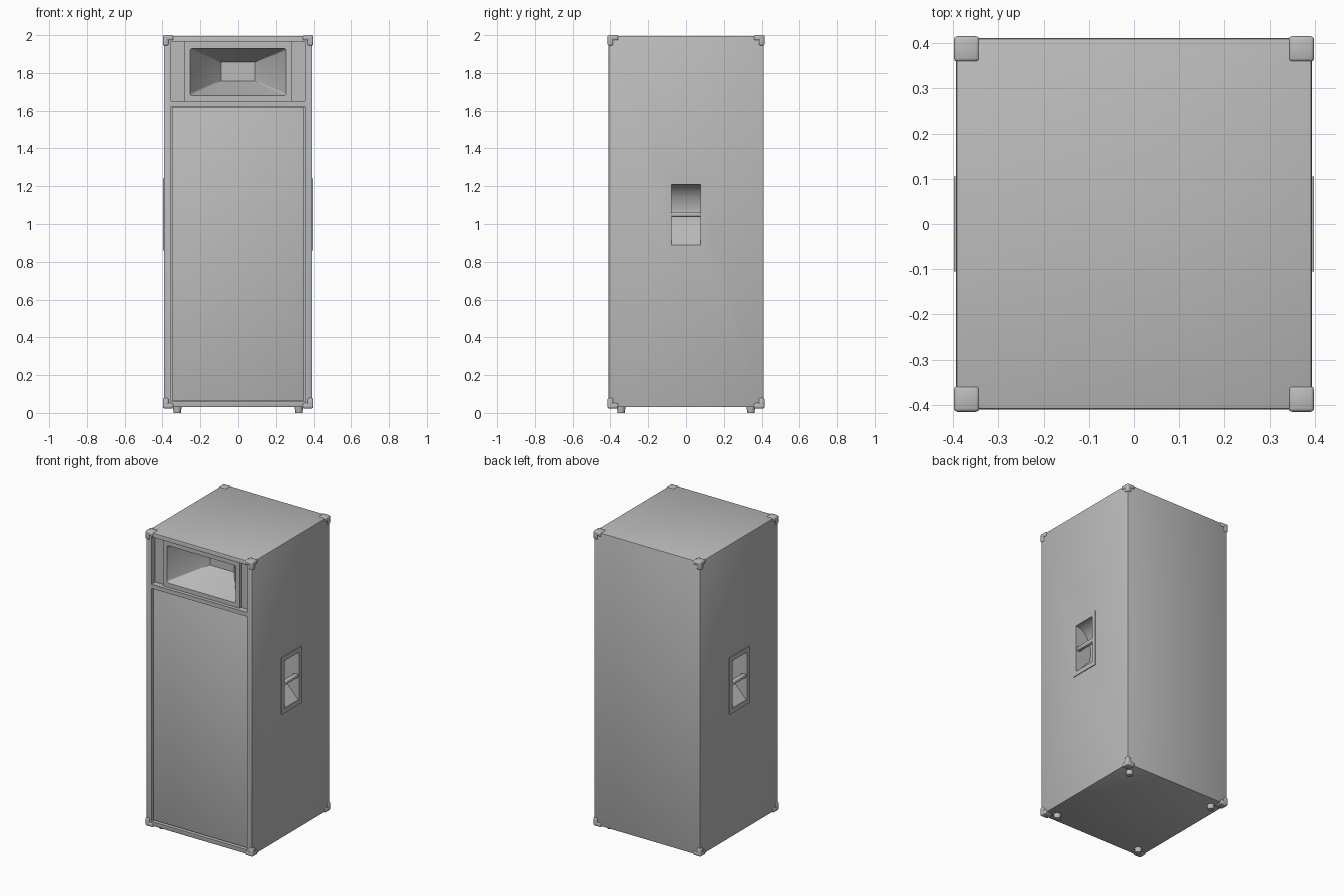
import bpy, bmesh, math
from mathutils import Matrix, Vector

if "Cube" in bpy.data.objects:
    bpy.data.objects.remove(bpy.data.objects["Cube"])

grey = bpy.data.materials.new("cabinet grey")
grey.use_nodes = True
grey.diffuse_color = (0.5, 0.5, 0.5, 1)
grey.node_tree.nodes["Principled BSDF"].inputs["Base Color"].default_value = (0.5, 0.5, 0.5, 1)


def finish(name, bm):
    bmesh.ops.recalc_face_normals(bm, faces=bm.faces)
    mesh = bpy.data.meshes.new(name)
    bm.to_mesh(mesh)
    bm.free()
    mesh.materials.append(grey)
    obj = bpy.data.objects.new(name, mesh)
    bpy.context.collection.objects.link(obj)
    return obj


def add_box(bm, lo, hi, bevel=0.0):
    lo, hi = Vector(lo), Vector(hi)
    part = bmesh.new()
    bmesh.ops.create_cube(part, size=1, matrix=Matrix.Translation((lo + hi) / 2)
                          @ Matrix.Diagonal((*(hi - lo), 1)))
    if bevel:
        bmesh.ops.bevel(part, geom=part.edges[:], offset=bevel, segments=2,
                        profile=0.5, affect='EDGES')
    tmp = bpy.data.meshes.new("tmp")
    part.to_mesh(tmp)
    part.free()
    bm.from_mesh(tmp)
    bpy.data.meshes.remove(tmp)


def box(name, lo, hi, bevel=0.0):
    bm = bmesh.new()
    add_box(bm, lo, hi, bevel)
    return finish(name, bm)


def activate(obj):
    bpy.ops.object.select_all(action='DESELECT')
    obj.select_set(True)
    bpy.context.view_layer.objects.active = obj


def cut(obj, cutter):
    mod = obj.modifiers.new("cut", 'BOOLEAN')
    mod.operation = 'DIFFERENCE'
    mod.solver = 'EXACT'
    mod.object = cutter
    activate(obj)
    bpy.ops.object.modifier_apply(modifier=mod.name)


def drop(obj):
    bpy.data.objects.remove(obj)


def smooth(obj, degrees=30):
    activate(obj)
    bpy.ops.object.shade_smooth_by_angle(angle=math.radians(degrees))


# Cabinet shell with front recesses
cabinet = box("cabinet", (-0.393, -0.41, 0.03), (0.393, 0.411, 1.996), 0.006)
recesses = [((-0.355, -0.5, 0.06), (0.355, -0.385, 1.622)),
            ((-0.355, -0.5, 1.65), (0.355, -0.37, 1.967)),
            ((-0.27, -0.4, 1.665), (0.27, -0.1, 1.952))]
for lo, hi in recesses:
    cutter = box("recess_cutter", lo, hi)
    cut(cabinet, cutter)
    drop(cutter)

# Grille panel sitting in its recess
grille = box("grille_panel", (-0.35, -0.398, 0.065), (0.35, -0.38, 1.617), 0.004)
smooth(grille)

# Horn: rounded rectangles lofted from the mounting plate back to the throat
def rounded_rect(w, z0, z1, y, r):
    centres = [(w - r, z1 - r), (r - w, z1 - r), (r - w, z0 + r), (w - r, z0 + r)]
    pts = []
    for i, (cx, cz) in enumerate(centres):
        for k in range(4):
            a = math.pi / 2 * (i + k / 3)
            pts.append((cx + r * math.cos(a), y, cz + r * math.sin(a)))
    return pts


bm = bmesh.new()
sections = [(0.285, 1.652, 1.965, -0.368, 0.003), (0.285, 1.652, 1.965, -0.39, 0.003),
            (0.255, 1.68, 1.93, -0.39, 0.012), (0.25, 1.684, 1.926, -0.375, 0.012),
            (0.09, 1.758, 1.858, -0.17, 0.003)]
loops = [[bm.verts.new(p) for p in rounded_rect(*s)] for s in sections]
for a, b in zip(loops, loops[1:]):
    for i in range(len(a)):
        j = (i + 1) % len(a)
        bm.faces.new((a[i], a[j], b[j], b[i]))
bm.faces.new(loops[-1])
horn = finish("horn", bm)
smooth(horn)

# Side handles: plate, hollow pocket and grip bar
for side, s in (("left", 1), ("right", -1)):
    profile = [(0.43, 0.89), (0.392, 0.89), (0.29, 1.0), (0.28, 1.05)]
    for k in range(1, 6):
        a = math.pi / 2 * k / 5
        profile.append((0.28 + 0.112 * (1 - math.cos(a)), 1.05 + 0.16 * math.sin(a)))
    profile.append((0.43, 1.21))
    bm = bmesh.new()
    face = bm.faces.new([bm.verts.new((s * x, -0.076, z)) for x, z in profile])
    ext = bmesh.ops.extrude_face_region(bm, geom=[face])
    moved = [g for g in ext["geom"] if isinstance(g, bmesh.types.BMVert)]
    bmesh.ops.translate(bm, verts=moved, vec=(0, 0.152, 0))
    pocket = finish("pocket_cutter", bm)
    x0, x1 = sorted((s * 0.39, s * 0.398))
    plate = box(side + "_handle_plate", (x0, -0.105, 0.86), (x1, 0.105, 1.24))
    cut(cabinet, pocket)
    cut(plate, pocket)
    drop(pocket)
    x0, x1 = sorted((s * 0.365, s * 0.394))
    bar = box(side + "_handle_bar", (x0, -0.08, 1.038), (x1, 0.08, 1.064), 0.008)
    smooth(bar, 50)
smooth(cabinet)

# Corner protectors: a flat pad plus a short post on each corner
for sx in (-1, 1):
    for sy in (-1, 1):
        for level, z, sz in (("bottom", 0.024, 1), ("top", 2.0, -1)):
            bm = bmesh.new()
            for reach, height in ((0.056, 0.028), (0.03, 0.055)):
                a = Vector((sx * 0.398, sy * 0.415, z))
                b = a - Vector((sx * reach, sy * reach, -sz * height))
                lo = [min(p) for p in zip(a, b)]
                hi = [max(p) for p in zip(a, b)]
                add_box(bm, lo, hi, 0.007)
            name = "_".join((level, "front" if sy < 0 else "back",
                             "left" if sx > 0 else "right", "corner"))
            smooth(finish(name, bm), 50)

        # Foot under each corner
        bm = bmesh.new()
        bmesh.ops.create_cone(bm, cap_ends=True, segments=20, radius1=0.019, radius2=0.023,
                              depth=0.032, matrix=Matrix.Translation((sx * 0.322, sy * 0.343, 0.016)))
        smooth(finish("foot_%s_%s" % ("front" if sy < 0 else "back",
                                      "left" if sx > 0 else "right"), bm))
